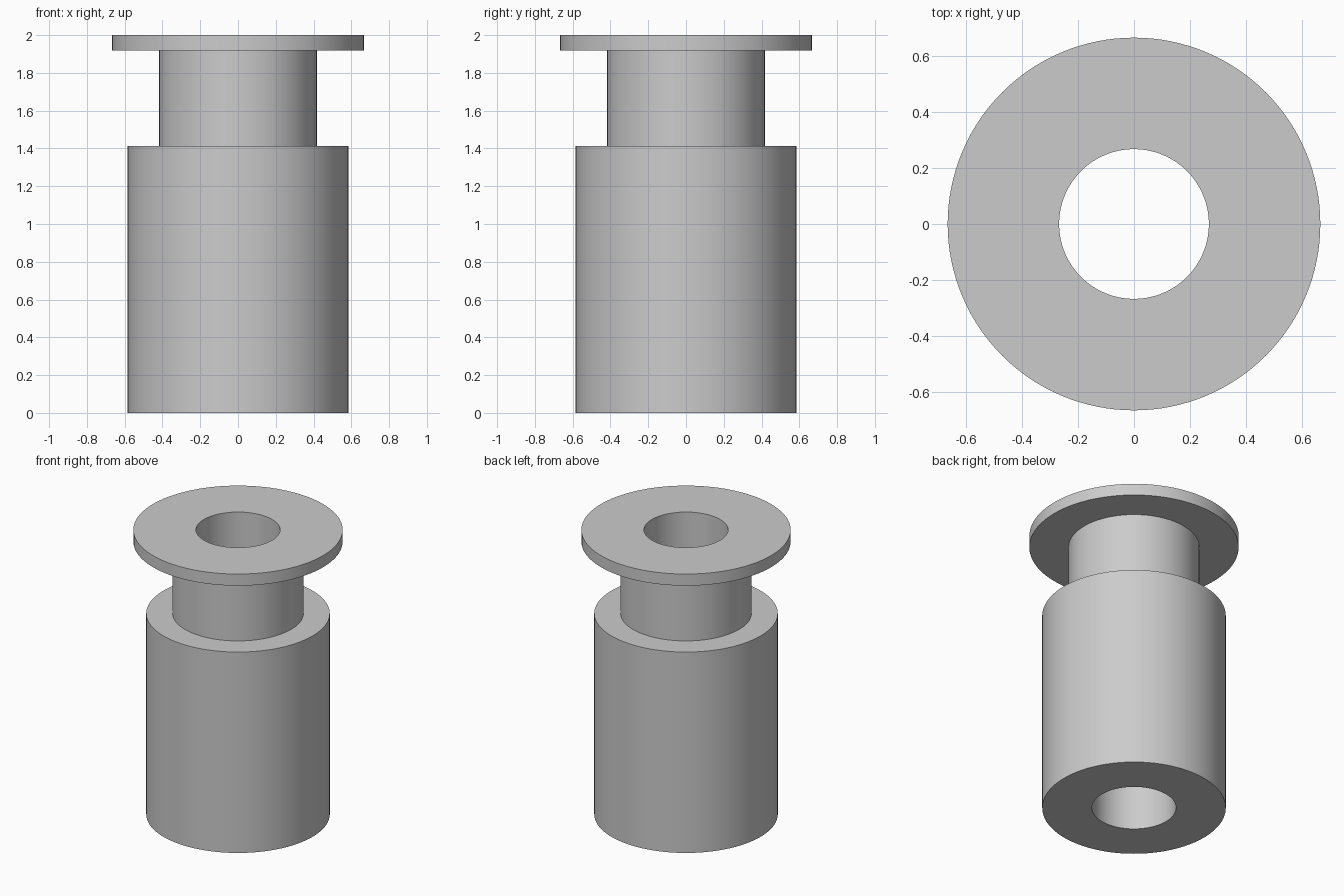
import bpy
import bmesh
from math import cos, sin, tau, radians

SEGMENTS = 128
BORE, BODY, NECK, FLANGE = 0.268, 0.585, 0.417, 0.667
SHOULDER_Z, FLANGE_Z, TOP_Z = 1.413, 1.918, 2.0

cube = bpy.data.objects.get("Cube")
if cube:
    bpy.data.objects.remove(cube, do_unlink=True)

# Plain grey finish
grey = bpy.data.materials.new("light_grey")
grey.use_nodes = True
colour = (0.6, 0.6, 0.6, 1.0)
grey.diffuse_color = colour
grey.node_tree.nodes["Principled BSDF"].inputs["Base Color"].default_value = colour


def lathe(name, profile):
    """Revolve a closed (radius, height) profile around the z axis."""
    bm = bmesh.new()
    rings = [[bm.verts.new((r * cos(tau * i / SEGMENTS), r * sin(tau * i / SEGMENTS), z))
              for i in range(SEGMENTS)] for r, z in profile]
    for lower, upper in zip(rings, rings[1:] + rings[:1]):
        for i in range(SEGMENTS):
            j = (i + 1) % SEGMENTS
            bm.faces.new((lower[i], lower[j], upper[j], upper[i]))
    bmesh.ops.recalc_face_normals(bm, faces=bm.faces)
    mesh = bpy.data.meshes.new(name)
    bm.to_mesh(mesh)
    bm.free()
    mesh.materials.append(grey)
    obj = bpy.data.objects.new(name, mesh)
    bpy.context.collection.objects.link(obj)
    bpy.ops.object.select_all(action="DESELECT")
    obj.select_set(True)
    bpy.context.view_layer.objects.active = obj
    bpy.ops.object.shade_smooth_by_angle(angle=radians(30))
    return obj


# Stepped bushing: body, neck and top flange around a straight through bore
lathe("flanged_bushing", [
    (BORE, 0), (BODY, 0),
    (BODY, SHOULDER_Z), (NECK, SHOULDER_Z),
    (NECK, FLANGE_Z), (FLANGE, FLANGE_Z),
    (FLANGE, TOP_Z), (BORE, TOP_Z),
])
